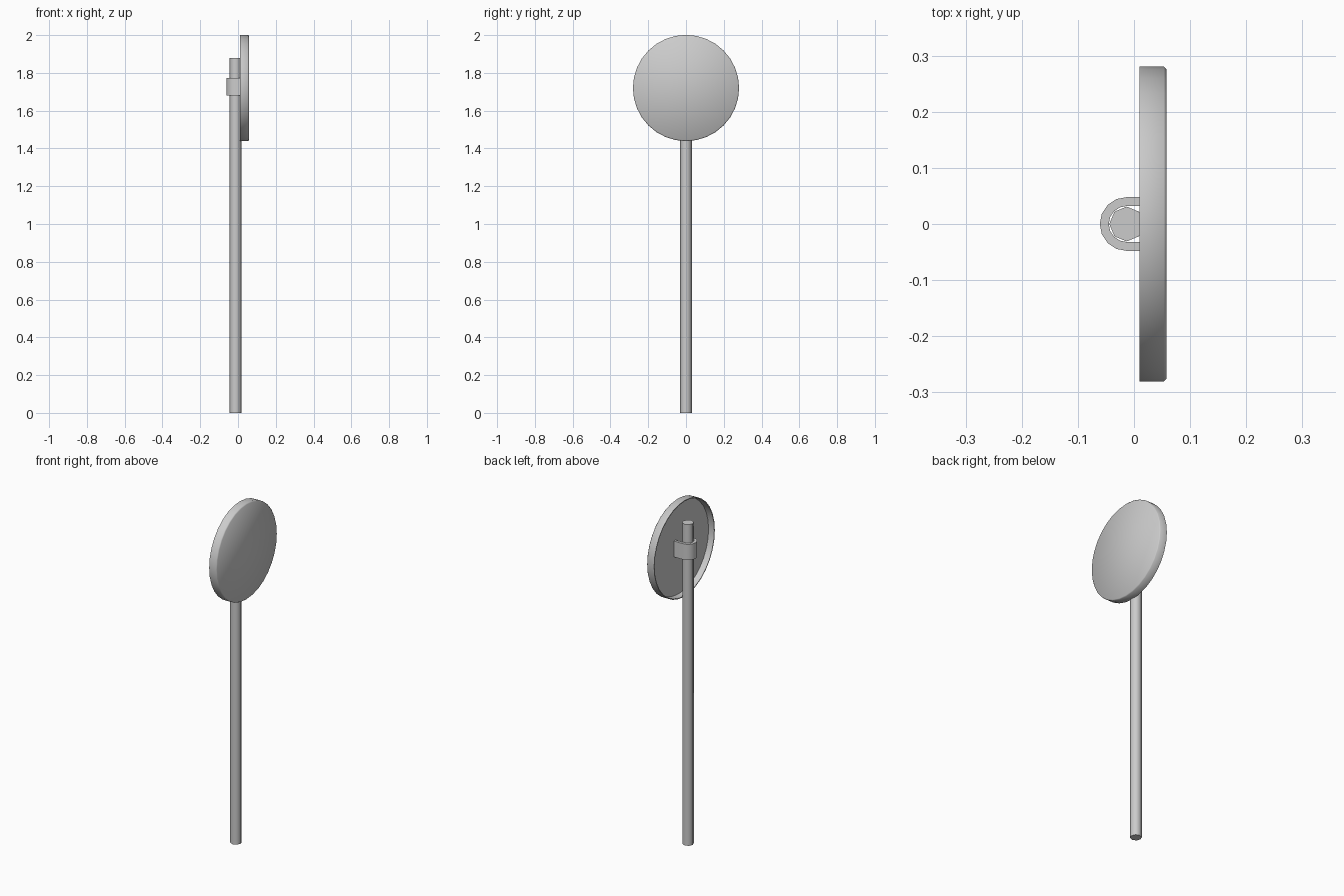
import bpy, bmesh
from math import sin, cos, pi, radians

if "Cube" in bpy.data.objects:
    bpy.data.objects.remove(bpy.data.objects["Cube"])


def finish(name, bm, angle):
    bmesh.ops.recalc_face_normals(bm, faces=bm.faces)
    mesh = bpy.data.meshes.new(name)
    bm.to_mesh(mesh)
    bm.free()
    ob = bpy.data.objects.new(name, mesh)
    bpy.context.collection.objects.link(ob)
    bpy.ops.object.select_all(action='DESELECT')
    ob.select_set(True)
    bpy.context.view_layer.objects.active = ob
    bpy.ops.object.shade_smooth_by_angle(angle=radians(angle))
    return ob


def loft(rings):
    """Bridge closed point rings in order and cap both ends."""
    bm = bmesh.new()
    vs = [[bm.verts.new(p) for p in r] for r in rings]
    n = len(vs[0])
    for a, b in zip(vs, vs[1:]):
        for i in range(n):
            j = (i + 1) % n
            bm.faces.new((a[i], a[j], b[j], b[i]))
    bm.faces.new(vs[0])
    bm.faces.new(vs[-1])
    return bm


POLE_X = -0.013

# Eight-sided pole
pole = [[(POLE_X + 0.031 * cos(i * pi / 4), 0.031 * sin(i * pi / 4), z)
         for i in range(8)] for z in (0, 1.88)]
finish("pole", loft(pole), 50)

# Round sign plate: hollow back, chamfered front rim; profile is (x, radius)
profile = [(0.045, 0.273), (0.01, 0.276), (0.01, 0.281),
           (0.053, 0.281), (0.058, 0.276)]
disc = [[(x, r * cos(i * pi / 16), 1.72 + r * sin(i * pi / 16))
         for i in range(32)] for x, r in profile]
finish("sign_disc", loft(disc), 60)

# U-shaped clamp wrapped round the pole, legs reaching the plate


def u_path(r):
    arc = [(POLE_X + r * cos(a), r * sin(a))
           for a in (pi / 2 + i * pi / 8 for i in range(9))]
    return [(0.048, r)] + arc + [(0.048, -r)]


section = u_path(0.048) + u_path(0.032)[::-1]
clamp = [[(x, y, z) for x, y in section] for z in (1.68, 1.773)]
finish("clamp", loft(clamp), 35)
